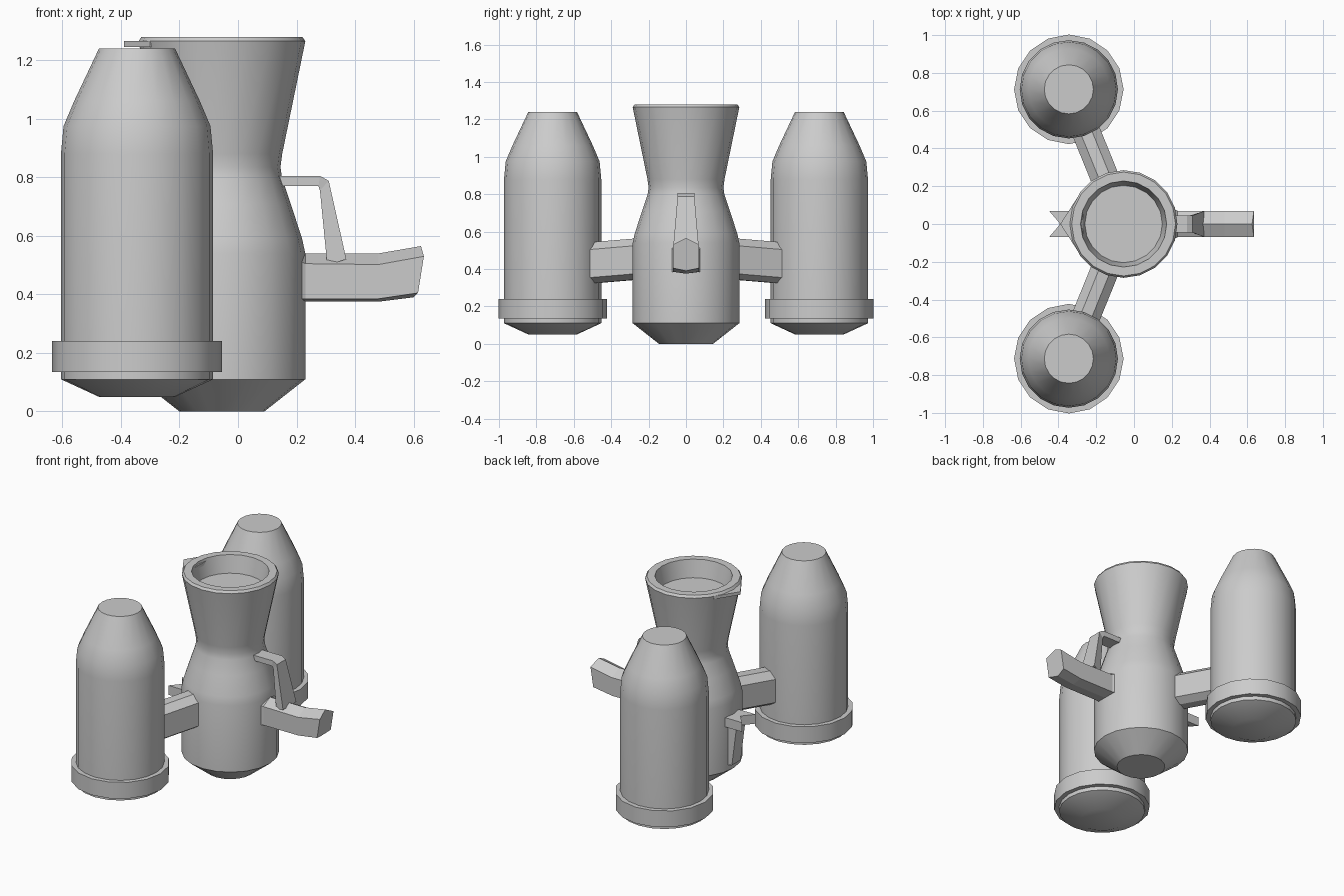
import bpy, bmesh, math
from mathutils import Vector, Matrix

cube = bpy.data.objects.get("Cube")
if cube:
    bpy.data.objects.remove(cube)

grey = bpy.data.materials.new("light_grey")
grey.use_nodes = True
grey.diffuse_color = (0.6, 0.6, 0.6, 1)
grey.node_tree.nodes["Principled BSDF"].inputs["Base Color"].default_value = (0.6, 0.6, 0.6, 1)


def finish(name, bm, smooth=False):
    """Turn a bmesh into a named grey object."""
    bmesh.ops.recalc_face_normals(bm, faces=bm.faces)
    mesh = bpy.data.meshes.new(name)
    bm.to_mesh(mesh)
    bm.free()
    mesh.materials.append(grey)
    ob = bpy.data.objects.new(name, mesh)
    bpy.context.collection.objects.link(ob)
    if smooth:
        bpy.ops.object.select_all(action='DESELECT')
        ob.select_set(True)
        bpy.context.view_layer.objects.active = ob
        bpy.ops.object.shade_smooth_by_angle(angle=math.radians(32))
    return ob


def loft(name, sections, smooth=False):
    """Skin a row of equal-length loops and cap both ends."""
    bm = bmesh.new()
    loops = [[bm.verts.new(p) for p in s] for s in sections]
    n = len(loops[0])
    for a, b in zip(loops, loops[1:]):
        for i in range(n):
            j = (i + 1) % n
            bm.faces.new((a[i], a[j], b[j], b[i]))
    bm.faces.new(loops[0])
    bm.faces.new(loops[-1])
    return finish(name, bm, smooth)


def lathe(name, x, y, profile, sides):
    """Revolve (radius, height) pairs round a vertical axis."""
    angles = [math.tau * i / sides for i in range(sides)]
    return loft(name, [[(x + r * math.cos(a), y + r * math.sin(a), z) for a in angles]
                       for r, z in profile], True)


def prism(name, outline, axis, low, high):
    """Extrude a flat outline: along y from (x, z), or along z from (x, y)."""
    def place(p, d):
        return (p[0], d, p[1]) if axis == 'y' else (p[0], p[1], d)
    return loft(name, [[place(p, d) for p in outline] for d in (low, high)])


BODY_X, TANK_X, TANK_Y = -0.055, -0.345, 0.713

# Central vessel with a waisted neck and a recessed mouth
lathe("body", BODY_X, 0, [
    (0.145, 0), (0.285, 0.11), (0.285, 0.54), (0.274, 0.59), (0.235, 0.71),
    (0.205, 0.80), (0.2, 0.835), (0.206, 0.88), (0.285, 1.265),
    (0.275, 1.28), (0.228, 1.28), (0.205, 1.17)], 20)

# Side tanks, base rings and struts
for side, label in ((-1, "front"), (1, "back")):
    y = side * TANK_Y
    lathe(label + "_tank", TANK_X, y, [
        (0.13, 0.05), (0.26, 0.11), (0.26, 0.88), (0.251, 0.975),
        (0.215, 1.06), (0.13, 1.24)], 20)
    lathe(label + "_tank_ring", TANK_X, y, [(0.29, 0.135), (0.29, 0.24)], 16)

    # Chamfered strut, dropping slightly toward the tank
    start, end = Vector((BODY_X, 0, 0.475)), Vector((TANK_X, y, 0.415))
    across = (end - start).cross(Vector((0, 0, 1))).normalized()
    section = [(0.075, 0.07), (0.03, 0.11), (-0.03, 0.11), (-0.075, 0.07),
               (-0.075, -0.08), (-0.03, -0.11), (0.03, -0.11), (0.075, -0.08)]
    loft(label + "_strut", [[c + across * u + Vector((0, 0, v)) for u, v in section]
                            for c in (start.lerp(end, 0.25), start.lerp(end, 0.8))])

# Ridged nozzle curving up at its tip: x, ridge, shoulder, keel edge, keel, half width
stations = [(0.1, 0.58, 0.52, 0.385, 0.375, 0.085), (0.2, 0.58, 0.52, 0.385, 0.375, 0.085),
            (0.23, 0.54, 0.505, 0.385, 0.375, 0.07), (0.48, 0.54, 0.502, 0.385, 0.375, 0.07)]
nozzle = [[(x, 0, ridge), (x, w, top), (x, w, low), (x, 0, keel), (x, -w, low), (x, -w, top)]
          for x, ridge, top, low, keel, w in stations]
nozzle.append([(0.625, 0, 0.565), (0.635, 0.07, 0.53), (0.615, 0.07, 0.405),
               (0.6, 0, 0.39), (0.615, -0.07, 0.405), (0.635, -0.07, 0.53)])
loft("nozzle", nozzle)

# Handle from the neck down onto the nozzle: outer x z, inner x z, half widths
path = [(0.1, 0.805, 0.1, 0.77, 0.045, 0.045), (0.28, 0.805, 0.275, 0.77, 0.045, 0.045),
        (0.31, 0.788, 0.28, 0.755, 0.045, 0.04), (0.37, 0.52, 0.305, 0.5, 0.068, 0.045)]
loft("handle", [[(ox, wo, oz), (ox, -wo, oz), (ix, -wi, iz), (ix, wi, iz)]
                for ox, oz, ix, iz, wo, wi in path])

# Pointed lip on the rim
prism("pouring_lip", [(-0.39, 0), (-0.3, -0.14), (-0.27, -0.14), (-0.27, 0.14), (-0.3, 0.14)],
      'z', 1.245, 1.265)

# Forked bracket and its tapering brace on the side opposite the nozzle
prism("bracket_plate", [(-0.45, -0.07), (-0.25, -0.07), (-0.25, 0.07), (-0.45, 0.07), (-0.39, 0)],
      'z', 0.4, 0.46)
prism("bracket_brace", [(-0.25, 0.42), (-0.395, 0.42), (-0.36, 0.15), (-0.25, 0.13)],
      'y', -0.045, 0.045)
